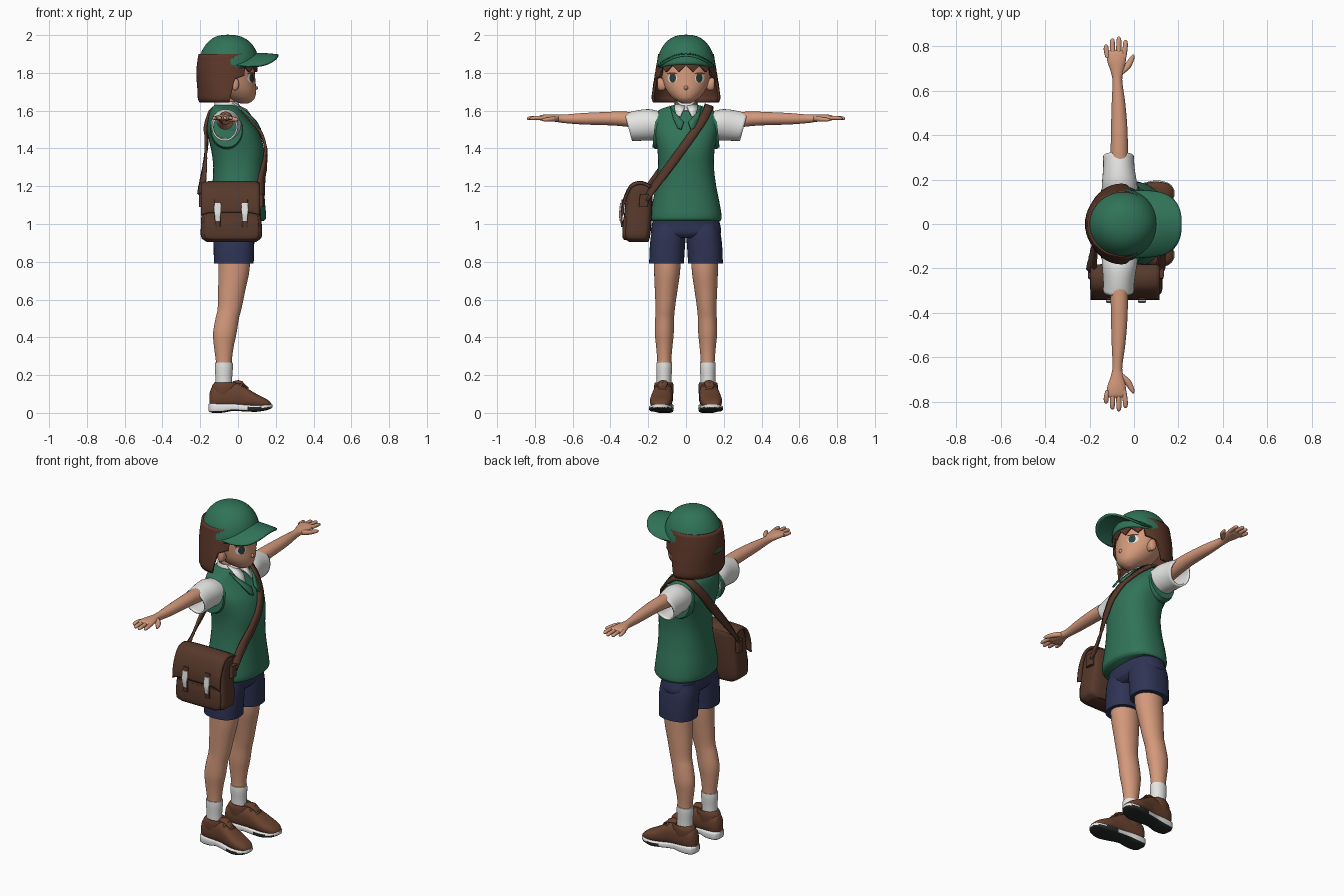
import bpy, bmesh, math
from math import sin, cos, pi, radians
from mathutils import Vector
from mathutils.bvhtree import BVHTree

def material(name, rgb):
    m = bpy.data.materials.new(name)
    m.diffuse_color = (*rgb, 1)
    return m

GREEN = material("green cloth", (0.03, 0.17, 0.098))
SKIN = material("skin", (0.66, 0.32, 0.2))
HAIR = material("hair brown", (0.105, 0.038, 0.022))
WHITE = material("white cloth", (0.78, 0.78, 0.77))
NAVY = material("navy cloth", (0.028, 0.034, 0.09))
LEATHER = material("bag leather", (0.095, 0.04, 0.024))
SHOE = material("shoe leather", (0.14, 0.054, 0.028))
DARK = material("dark rubber", (0.02, 0.022, 0.022))
IRIS = material("eye green", (0.025, 0.05, 0.045))

def spline(keys, n=4):
    """Smooth curve through keys whose first entry is the parameter."""
    def slope(i):
        a, b = keys[max(i - 1, 0)], keys[min(i + 1, len(keys) - 1)]
        return [(q - p) / (b[0] - a[0]) for p, q in zip(a, b)]
    out = []
    for i in range(len(keys) - 1):
        a, b, ma, mb = keys[i], keys[i + 1], slope(i), slope(i + 1)
        h = b[0] - a[0]
        for k in range(n):
            t = k / n
            out.append([(2*t**3 - 3*t*t + 1)*p + (t**3 - 2*t*t + t)*h*u + (3*t*t - 2*t**3)*q + (t**3 - t*t)*h*v
                        for p, q, u, v in zip(a, b, ma, mb)])
    return out + [list(keys[-1])]

def sheet(name, rows, mat, wrap=False, cap="", thick=0):
    """Grid surface through rows of points; caps 'b'egin and 'e'nd."""
    bm = bmesh.new()
    vs = [[bm.verts.new(p) for p in r] for r in rows]
    n = len(rows[0])
    for a, b in zip(vs, vs[1:]):
        for j in range(n if wrap else n - 1):
            k = (j + 1) % n
            bm.faces.new((a[j], a[k], b[k], b[j]))
    if "b" in cap:
        bm.faces.new(vs[0])
    if "e" in cap:
        bm.faces.new(vs[-1])
    bmesh.ops.recalc_face_normals(bm, faces=bm.faces)
    me = bpy.data.meshes.new(name)
    bm.to_mesh(me)
    bm.free()
    me.materials.append(mat)
    me.polygons.foreach_set("use_smooth", [True] * len(me.polygons))
    me.set_sharp_from_angle(angle=radians(50))
    ob = bpy.data.objects.new(name, me)
    bpy.context.collection.objects.link(ob)
    if thick:
        mod = ob.modifiers.new("thickness", "SOLIDIFY")
        mod.thickness, mod.offset = thick, 0
    return ob

def loft(name, axis, rings, mat, power=2.0, cap="be", s=1, shear=0, seg=32, thick=0):
    """Rings (position, centre1, centre2, radius1, radius2) along an axis."""
    rows = []
    for t, c1, c2, r1, r2 in spline(rings):
        row = []
        for j in range(seg):
            a = 2 * pi * j / seg
            ca, sa = cos(a), sin(a)
            u = c1 + r1 * math.copysign(abs(ca) ** (2 / power), ca)
            v = c2 + r2 * math.copysign(abs(sa) ** (2 / power), sa)
            w = t + shear * (v - c2)
            x, y, z = {"X": (w, u, v), "Y": (u, w, v), "Z": (u, v, w)}[axis]
            row.append((x, y * s, z))
        rows.append(row)
    return sheet(name, rows, mat, True, cap, thick)

def bvh(ob):
    me = ob.data
    return BVHTree.FromPolygons([v.co for v in me.vertices], [list(p.vertices) for p in me.polygons])

# Head, neck
head = loft("head", "Z", [(1.637, .035, 0, .015, .02), (1.65, .025, 0, .05, .045), (1.67, .01, 0, .08, .073),
    (1.71, -.01, 0, .106, .105), (1.76, -.03, 0, .122, .125), (1.82, -.045, 0, .132, .135),
    (1.9, -.05, 0, .12, .125), (1.95, -.05, 0, .06, .06)], SKIN)
loft("neck", "Z", [(1.55, -.06, 0, .055, .055), (1.62, -.055, 0, .046, .046), (1.7, -.045, 0, .046, .046)], SKIN)
loft("nose", "X", [(.08, 0, 1.722, .018, .02), (.098, 0, 1.72, .009, .01), (.106, 0, 1.72, .002, .003)], SKIN)
face = bvh(head)

def plate(name, cy, cz, ry, rz, lift, mat):
    rows = []
    for f in (.05, .4, .7, 1):
        row = []
        for j in range(20):
            y, z = cy + f * ry * cos(j * pi / 10), cz + f * rz * sin(j * pi / 10)
            row.append((face.ray_cast(Vector((1, y, z)), Vector((-1, 0, 0)))[0].x + lift, y, z))
        rows.append(row)
    sheet(name, rows, mat, True, "b")

for s, side in ((1, "left"), (-1, "right")):
    plate(side + "_eye_white", .072 * s, 1.772, .025, .024, .002, WHITE)
    plate(side + "_iris", .07 * s, 1.773, .017, .024, .004, IRIS)
    plate(side + "_lash", .073 * s, 1.797, .028, .005, .006, HAIR)
    loft(side + "_ear", "Y", [(.11, -.012, 1.735, .015, .025), (.135, -.015, 1.74, .02, .034),
        (.148, -.018, 1.743, .018, .03), (.152, -.018, 1.743, .008, .015)], SKIN, s=s)

# Bobbed hair with a jagged fringe, open around the face
def hair_edge(d):
    if d < 56:
        return 1.805 + .035 * abs((d / 14) % 2 - 1)
    if d < 76:
        return 1.785 - .02 * (d - 56) / 20
    return max(1.645, 1.765 - .12 * (d - 76) / 10)
radii = spline([(1.63, .13, .16), (1.66, .148, .174), (1.7, .15, .172), (1.78, .156, .16), (1.84, .154, .15), (1.9, .145, .14)], 12)
hair = []
for i in range(15):
    row = []
    for j in range(180):
        a = 2 * pi * j / 180
        z0 = hair_edge(math.degrees(min(a, 2 * pi - a)))
        z = z0 + (1.9 - z0) * i / 14
        r = min(radii, key=lambda q: abs(q[0] - z))
        row.append((-.057 + r[1] * cos(a), r[2] * sin(a), z))
    hair.append(row)
sheet("hair", hair, HAIR, True, thick=.014)

# Cap: dome, brim, top button
dome = []
for i in range(17):
    t = i / 16 * pi / 2 * .99
    r = cos(t) ** .8
    row = []
    for j in range(48):
        a = j * pi / 24
        base = 1.81 + .035 * cos(a)
        row.append((-.055 + .162 * r * cos(a), .154 * r * sin(a), base + (1.998 - base) * sin(t)))
    dome.append(row)
sheet("cap_dome", dome, GREEN, True, "e", .008)
brim = []
for i in range(9):
    f = i / 8
    row = []
    for j in range(33):
        a = radians(-88 + 176 * j / 32)
        x0, y0 = -.06 + .155 * cos(a), .148 * sin(a)
        x1, y1 = .03 + .184 * cos(a) ** .65, .145 * math.copysign(abs(sin(a)) ** .8, a)
        x, y = x0 + (x1 - x0) * f, y0 + (y1 - y0) * f
        row.append((x, y, 1.9 - .06 * (y / .145) ** 2 - .008 * f * f))
    brim.append(row)
sheet("cap_brim", brim, GREEN, thick=.012)
loft("cap_button", "Z", [(1.99, -.055, 0, .014, .014), (2.0, -.055, 0, .006, .006)], GREEN)

# Vest
vest = loft("vest", "Z", [(1.015, -.005, 0, .14, .182), (1.03, -.003, 0, .151, .189), (1.1, -.003, 0, .147, .18),
    (1.2, 0, 0, .137, .16), (1.3, .003, 0, .134, .148), (1.38, 0, 0, .14, .15), (1.45, -.015, 0, .14, .162),
    (1.5, -.032, 0, .133, .17), (1.55, -.05, 0, .11, .168), (1.59, -.063, 0, .088, .155),
    (1.61, -.065, 0, .075, .13), (1.63, -.065, 0, .06, .065)], GREEN, 2.3, seg=48)

# Shirt collar and vest collar
loft("collar_band", "Z", [(1.6, -.055, 0, .078, .07), (1.625, -.058, 0, .065, .062), (1.648, -.062, 0, .056, .054)],
     WHITE, cap="", thick=.008)
for s, side in ((1, "left"), (-1, "right")):
    sheet(side + "_collar_flap", [[(.005, .003 * s, 1.625), (-.03, .055 * s, 1.645)],
        [(.045, .012 * s, 1.605), (.02, .062 * s, 1.612)], [(.07, .03 * s, 1.568), (.06, .05 * s, 1.572)]], WHITE, thick=.008)
    sheet(side + "_vest_lapel", [[(.05, .06 * s, 1.59), (0, .085 * s, 1.625)],
        [(.098, .012 * s, 1.54), (.078, .065 * s, 1.55)], [(.12, .025 * s, 1.5), (.113, .045 * s, 1.508)]], GREEN, thick=.008)

for s, side in ((1, "left"), (-1, "right")):
    # Sleeve and armhole trim
    loft(side + "_armhole", "Y", [(.125, -.06, 1.497, .088, .1), (.15, -.06, 1.497, .088, .1), (.168, -.06, 1.5, .082, .094)],
         GREEN, s=s, shear=-.1, cap="e")
    loft(side + "_sleeve", "Y", [(.13, -.062, 1.515, .075, .08), (.18, -.065, 1.525, .074, .078),
        (.25, -.068, 1.52, .066, .074), (.305, -.07, 1.512, .064, .068)], WHITE, s=s, shear=.28, cap="b", thick=.01)
    # Arm and palm
    loft(side + "_arm", "Y", [(.2, -.068, 1.545, .045, .045), (.35, -.066, 1.557, .039, .038), (.45, -.067, 1.558, .036, .034),
        (.55, -.07, 1.557, .03, .03), (.65, -.075, 1.557, .022, .022), (.69, -.076, 1.56, .03, .019),
        (.735, -.079, 1.562, .042, .018), (.77, -.08, 1.562, .042, .014), (.78, -.08, 1.562, .035, .008)], SKIN, s=s)
    # Fingers and thumb
    for k, (x, tip) in enumerate(((-.046, .828), (-.07, .843), (-.094, .835), (-.117, .808))):
        dx = (x + .08) * .22
        loft(f"{side}_finger_{k + 1}", "Y", [(.75, x, 1.562, .012, .011), (tip - .025, x + dx, 1.561, .011, .01),
            (tip - .007, x + dx, 1.559, .009, .008), (tip, x + dx, 1.558, .003, .003)], SKIN, s=s, seg=12)
    loft(side + "_thumb", "Y", [(.675, -.06, 1.558, .012, .012), (.7, -.037, 1.556, .018, .014),
        (.735, -.015, 1.553, .014, .011), (.755, -.006, 1.552, .008, .008), (.762, -.003, 1.552, .003, .003)], SKIN, s=s, seg=16)
    # Leg, shorts leg, sock
    loft(side + "_leg", "Z", [(.1, -.075, .115, .04, .035), (.27, -.075, .115, .042, .037), (.35, -.075, .115, .052, .043),
        (.42, -.07, .115, .062, .05), (.5, -.057, .113, .062, .05), (.55, -.045, .11, .063, .051), (.65, -.033, .105, .072, .06),
        (.75, -.022, .1, .082, .069), (.85, -.02, .1, .085, .072)], SKIN, s=s)
    loft(side + "_shorts_leg", "Z", [(.792, -.022, .103, .105, .092), (.86, -.022, .1, .107, .093), (.94, -.022, .093, .108, .092),
        (1.0, -.022, .085, .1, .085)], NAVY, 2.4, s=s)
    loft(side + "_sock", "Z", [(.09, -.075, .117, .045, .04), (.18, -.075, .116, .044, .039), (.24, -.075, .115, .048, .042),
        (.266, -.075, .115, .047, .041)], WHITE, s=s)
    # Shoe upper, collar, laces, sole
    loft(side + "_shoe", "X", [(-.152, .114, .07, .018, .03), (-.138, .114, .082, .036, .055), (-.1, .116, .086, .047, .06),
        (-.04, .119, .09, .05, .065), (0, .122, .092, .052, .066), (.05, .128, .077, .056, .052), (.1, .133, .062, .058, .037),
        (.15, .136, .05, .046, .024), (.17, .137, .044, .03, .014), (.178, .137, .04, .012, .006)], SHOE, 2.5, s=s)
    loft(side + "_shoe_collar", "Z", [(.1, -.07, .117, .066, .046), (.14, -.068, .117, .066, .048), (.16, -.062, .117, .058, .044)],
         SHOE, s=s, shear=.0, cap="b", thick=.008)
    loft(side + "_tongue", "X", [(-.03, .12, .155, .02, .012), (.01, .122, .16, .026, .012), (.05, .127, .132, .02, .008)], SHOE, s=s)
    for k, x in enumerate((.015, .045)):
        loft(f"{side}_lace_{k + 1}", "Y", [(.09, x, .138 - k * .022, .007, .007), (.125, x + .004, .162 - k * .03, .008, .008),
            (.16, x, .138 - k * .022, .007, .007)], SHOE, s=s, seg=10)
    sole = loft(side + "_sole", "X", [(-.156, .114, .028, .02, .018), (-.14, .114, .026, .043, .025), (-.08, .116, .026, .051, .025),
        (-.03, .12, .03, .048, .02), (.05, .129, .025, .058, .018), (.1, .134, .024, .062, .018), (.15, .137, .029, .05, .015),
        (.172, .138, .034, .032, .012), (.182, .138, .036, .012, .008)], WHITE, 4, s=s)
    sole.data.materials.append(DARK)
    for p in sole.data.polygons:
        p.material_index = 1 if p.normal.z < -.5 or (p.center.x > .05 and p.center.z < .03) else 0

# Shorts hips
loft("shorts_hips", "Z", [(.925, -.022, 0, .085, .15), (.95, -.022, 0, .106, .184), (1.0, -.02, 0, .108, .18), (1.06, -.01, 0, .105, .165)],
     NAVY, 2.5)

# Satchel body, pocket, flap, buckles
loft("bag_body", "Z", [(.905, -.035, -.25, .13, .05), (.925, -.035, -.26, .158, .068), (.98, -.035, -.258, .162, .073),
    (1.08, -.037, -.252, .155, .073), (1.16, -.038, -.245, .152, .067), (1.2, -.038, -.236, .148, .053),
    (1.212, -.038, -.234, .13, .035)], LEATHER, 5, seg=48)
loft("bag_pocket", "Z", [(.915, -.035, -.315, .12, .012), (.93, -.035, -.318, .142, .018), (1.0, -.035, -.318, .145, .018),
    (1.04, -.035, -.315, .14, .014)], LEATHER, 5)
flap = spline([(0, -.185, 1.2), (1, -.235, 1.222), (2, -.285, 1.21), (3, -.315, 1.165), (4, -.332, 1.11), (5, -.336, 1.06)])
sheet("bag_flap", [[(-.04 + .155 * u / 8, y, z - (.006 + .01 * t / 5) * (u / 8) ** 6) for u in range(-8, 9)] for t, y, z in flap],
      LEATHER, thick=.012)
for k, x in enumerate((-.108, .036)):
    loft(f"bag_tab_{k + 1}", "Z", [(.985, x, -.338, .014, .006), (1.06, x, -.343, .016, .006), (1.13, x, -.334, .016, .006)], LEATHER, 6)
    loft(f"bag_buckle_{k + 1}", "Z", [(1.015, x, -.346, .012, .005), (1.05, x, -.35, .016, .005), (1.075, x, -.348, .019, .005),
        (1.11, x, -.344, .017, .005)], WHITE, 4)

# Shoulder strap laid over the vest
body = bvh(vest)
path = [(.118, -.215, 1.13), (.125, -.14, 1.235), (.145, -.05, 1.355), (.125, .03, 1.465), (.06, .09, 1.555), (0, .113, 1.6),
        (-.065, .118, 1.62), (-.125, .11, 1.59), (-.16, .05, 1.5), (-.17, -.04, 1.39), (-.18, -.13, 1.28), (-.195, -.215, 1.165)]
pts = []
for _, *p in spline([(i, *p) for i, p in enumerate(path)], 6):
    p = Vector(p)
    near, normal, _, _ = body.find_nearest(p)
    if (p - near).dot(normal) < .01:
        p = near + normal * .01
    pts.append((p, normal))
strap = []
for i, (p, normal) in enumerate(pts):
    along = pts[min(i + 1, len(pts) - 1)][0] - pts[max(i - 1, 0)][0]
    across = along.cross(normal).normalized() * .023
    strap.append([p - across, p, p + across])
sheet("shoulder_strap", strap, LEATHER, thick=.014)
for k, x in enumerate((.122, -.195)):
    loft(f"strap_ring_{k + 1}", "Z", [(1.09, x, -.225, .012, .024), (1.16, x, -.22, .012, .024)], LEATHER, 4)
